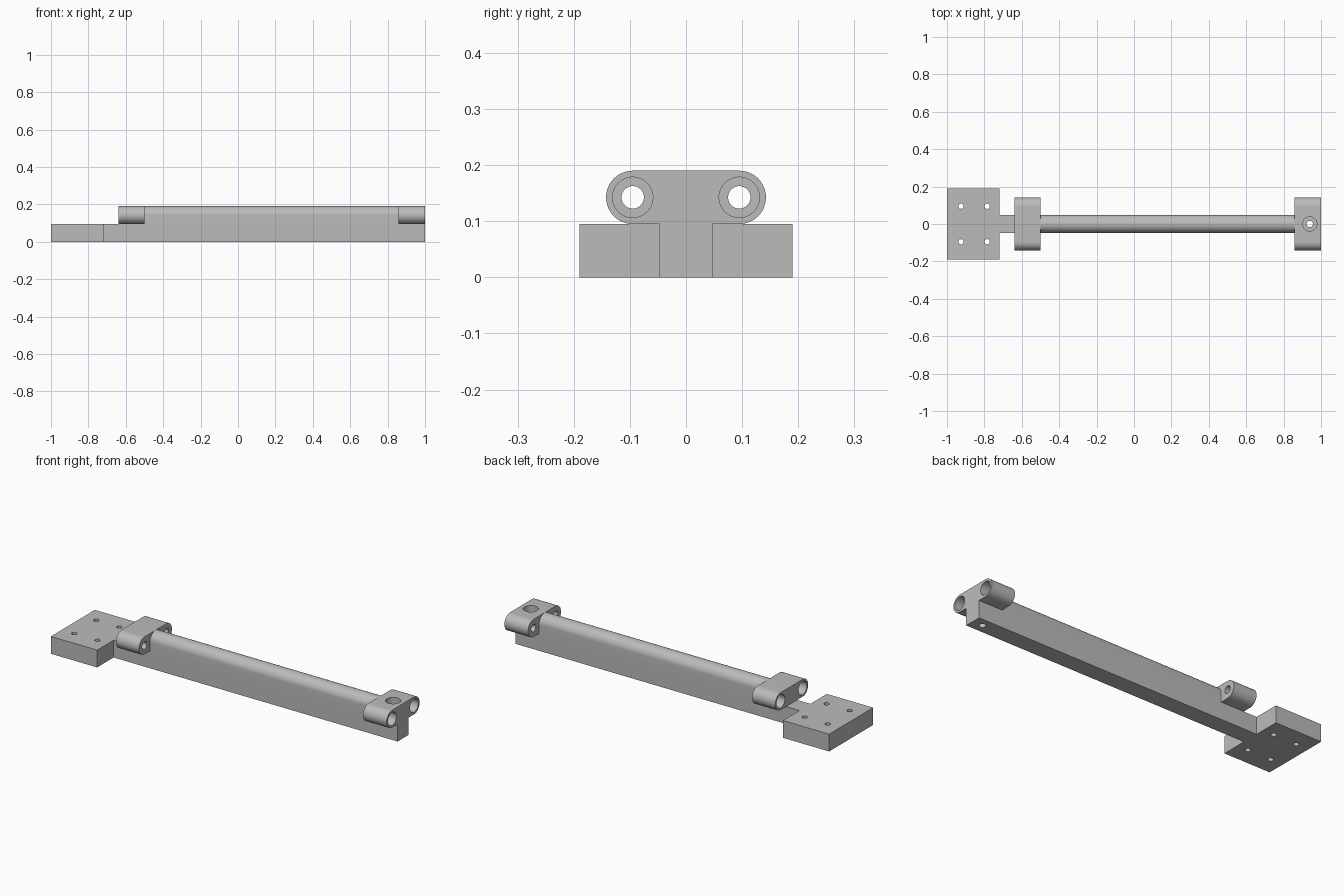
import bpy, bmesh, math
from math import pi, cos, sin

if "Cube" in bpy.data.objects:
    bpy.data.objects.remove(bpy.data.objects["Cube"], do_unlink=True)

# Main dimensions
HALF_W = 0.0475          # half width of the arm, and radius of its rounded parts
WEB_H = 0.095            # height of the plate and of the lower arm
AXIS_Z = WEB_H + HALF_W  # height of the clamp bores
BORE_Y = 0.095
END_X = 0.94             # vertical hole position
INNER = (-0.64, -0.50)   # x range of the clamp near the plate
OUTER = (0.857, 1.0)     # x range of the clamp at the tip

grey = bpy.data.materials.new("plain grey")
grey.use_nodes = True
grey.diffuse_color = (0.5, 0.5, 0.5, 1)
grey.node_tree.nodes["Principled BSDF"].inputs["Base Color"].default_value = (0.5, 0.5, 0.5, 1)


def extrude_x(name, profile, x0, x1):
    """Solid made from a closed y-z profile stretched along x."""
    bm = bmesh.new()
    face = bm.faces.new([bm.verts.new((x0, y, z)) for y, z in profile])
    out = bmesh.ops.extrude_face_region(bm, geom=[face])
    moved = [v for v in out["geom"] if isinstance(v, bmesh.types.BMVert)]
    bmesh.ops.translate(bm, verts=moved, vec=(x1 - x0, 0, 0))
    bmesh.ops.recalc_face_normals(bm, faces=bm.faces)
    mesh = bpy.data.meshes.new(name)
    bm.to_mesh(mesh)
    bm.free()
    mesh.materials.append(grey)
    obj = bpy.data.objects.new(name, mesh)
    bpy.context.collection.objects.link(obj)
    return obj


def cylinder(name, radius, start, end, axis):
    """Round cutter along x or z."""
    mid = list(start)
    i = "xyz".index(axis)
    mid[i] = (start[i] + end) / 2
    rot = (0, pi / 2, 0) if axis == "x" else (0, 0, 0)
    bpy.ops.mesh.primitive_cylinder_add(vertices=48, radius=radius, location=mid,
                                        depth=abs(end - start[i]), rotation=rot)
    obj = bpy.context.object
    obj.name = name
    obj.hide_render = True
    obj.data.materials.append(grey)
    return obj


def combine(target, tools, operation):
    """Apply boolean operations one by one and remove the tools."""
    for tool in tools:
        mod = target.modifiers.new(operation.lower(), "BOOLEAN")
        mod.operation, mod.solver, mod.object = operation, "EXACT", tool
        bpy.context.view_layer.update()
        graph = bpy.context.evaluated_depsgraph_get()
        result = bpy.data.meshes.new_from_object(target.evaluated_get(graph))
        target.modifiers.clear()
        target.data = result
        bpy.data.objects.remove(tool, do_unlink=True)


def rect(half, top):
    return [(-half, 0), (half, 0), (half, top), (-half, top)]


def arc(y, start, end, n=24):
    return [(y + HALF_W * cos(start + (end - start) * i / n),
             AXIS_Z + HALF_W * sin(start + (end - start) * i / n)) for i in range(n + 1)]


# Solid parts: plate, lower arm, rounded rail and two clamps
arm = extrude_x("bracket_arm", rect(HALF_W, WEB_H), -0.75, 1.0)
plate = extrude_x("mounting_plate", rect(0.19, WEB_H), -1.0, -0.72)
rail = extrude_x("round_rail", [(-HALF_W, 0), (HALF_W, 0)] + arc(0, 0, pi),
                 INNER[1] - 0.05, OUTER[0] + 0.05)
stadium = arc(BORE_Y, -pi / 2, pi / 2) + arc(-BORE_Y, pi / 2, 1.5 * pi)
clamps = [extrude_x("clamp", stadium, *span) for span in (INNER, OUTER)]
combine(arm, [plate, rail] + clamps, "UNION")

# Holes: stepped bores open to the outer ends, tip hole and plate holes
cutters = []
for side in (-1, 1):
    y = side * BORE_Y
    for (x0, x1), mouth, inward in ((INNER, INNER[0], 1), (OUTER, OUTER[1], -1)):
        cutters.append(cylinder("rod_hole", 0.02, (x0 - 0.02, y, AXIS_Z), x1 + 0.02, "x"))
        cutters.append(cylinder("rod_socket", 0.036, (mouth - inward * 0.02, y, AXIS_Z),
                                mouth + inward * 0.1, "x"))
    for x in (-0.925, -0.785):
        cutters.append(cylinder("plate_hole", 0.014, (x, y, -0.05), 0.15, "z"))
cutters.append(cylinder("tip_hole", 0.017, (END_X, 0, -0.05), 0.25, "z"))
cutters.append(cylinder("tip_socket", 0.038, (END_X, 0, 0.1), 0.25, "z"))
combine(arm, cutters, "DIFFERENCE")

# Smooth round surfaces, sharp edges kept
bpy.ops.object.select_all(action="DESELECT")
arm.select_set(True)
bpy.context.view_layer.objects.active = arm
bpy.ops.object.shade_smooth_by_angle(angle=math.radians(30))
